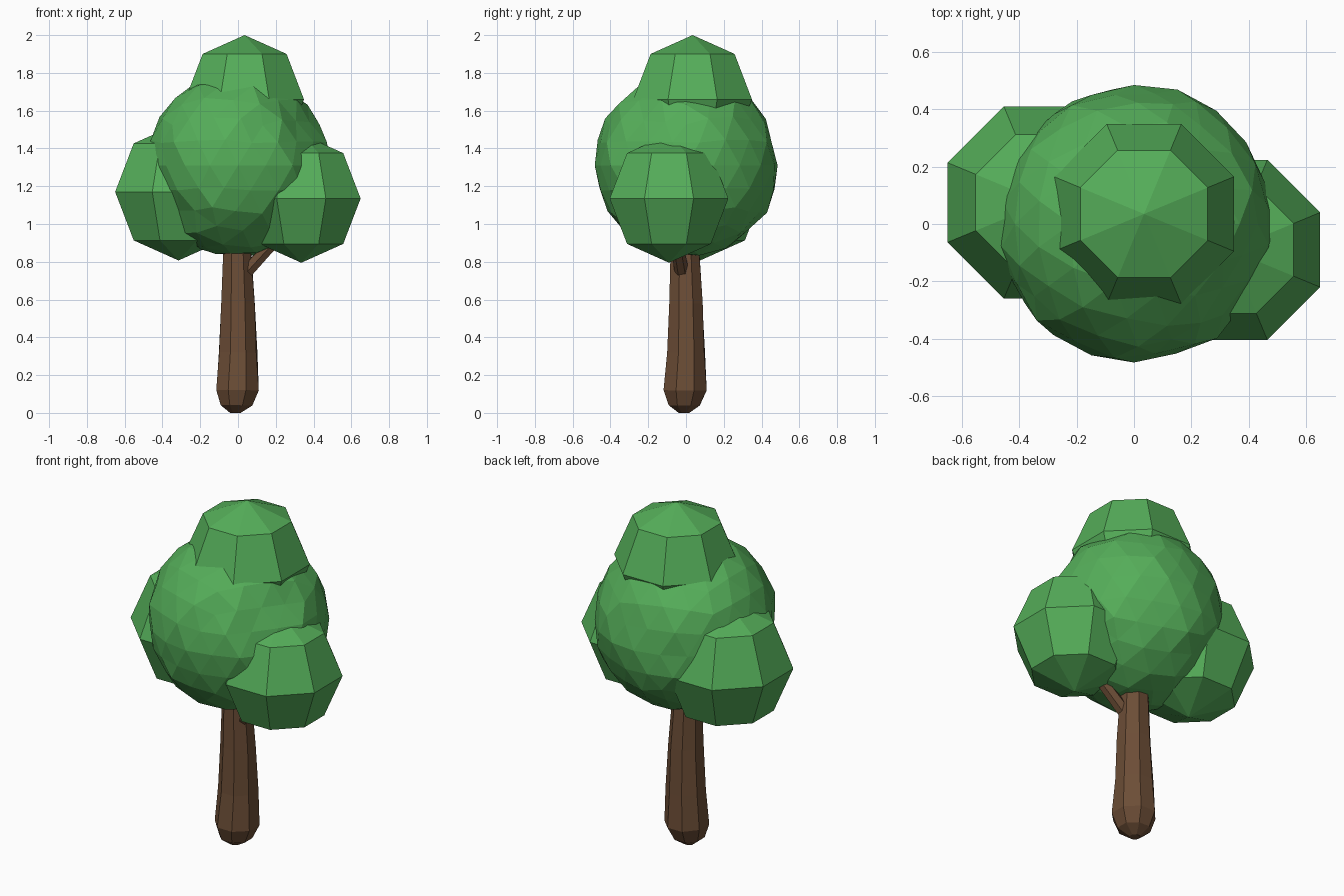
import bpy, bmesh, math, random
from mathutils import Vector

if "Cube" in bpy.data.objects:
    bpy.data.objects.remove(bpy.data.objects["Cube"])

random.seed(4)


def material(name, rgb):
    m = bpy.data.materials.new(name)
    m.diffuse_color = (*rgb, 1)
    m.use_nodes = True
    m.node_tree.nodes["Principled BSDF"].inputs["Base Color"].default_value = m.diffuse_color
    return m


GREEN = material("leaf_green", (0.09, 0.42, 0.10))
BROWN = material("bark_brown", (0.15, 0.075, 0.037))


def finish(name, bm, mat):
    bmesh.ops.recalc_face_normals(bm, faces=bm.faces)
    me = bpy.data.meshes.new(name)
    bm.to_mesh(me)
    bm.free()
    me.materials.append(mat)
    ob = bpy.data.objects.new(name, me)
    bpy.context.collection.objects.link(ob)
    return ob


def leaf_ball(name, centre, radius):
    """Eight-sided, four-ring ball with a flat side facing each axis."""
    bm = bmesh.new()
    bmesh.ops.create_uvsphere(bm, u_segments=8, v_segments=4, radius=radius)
    ob = finish(name, bm, GREEN)
    ob.location = centre
    ob.rotation_euler.z = math.radians(22.5)


def limb(name, stations, sides, jitter=0.0):
    """Loft polygon rings; each station is (centre, radius)."""
    bm = bmesh.new()
    axis = (Vector(stations[-1][0]) - Vector(stations[0][0])).normalized()
    turn = Vector((0, 0, 1)).rotation_difference(axis)
    rings = []
    for c, r in stations:
        ring = []
        for i in range(sides):
            a = math.tau * (i + 0.5) / sides
            rr = r * (1 + random.uniform(-jitter, jitter))
            p = Vector((rr * math.cos(a), rr * math.sin(a), 0))
            ring.append(bm.verts.new(Vector(c) + turn @ p))
        rings.append(ring)
    for lo, hi in zip(rings, rings[1:]):
        for i in range(sides):
            j = (i + 1) % sides
            bm.faces.new((lo[i], lo[j], hi[j], hi[i]))
    bm.faces.new(rings[0][::-1])
    bm.faces.new(rings[-1])
    finish(name, bm, BROWN)


# Trunk with a rounded foot, and the branch under the right foliage
limb("trunk", [((-0.015, -0.01, 0.0), 0.03), ((-0.01, -0.01, 0.04), 0.09),
               ((-0.005, -0.005, 0.12), 0.121), ((0, 0, 0.32), 0.108),
               ((0, 0, 0.58), 0.093), ((-0.005, -0.005, 0.86), 0.081),
               ((0, 0, 1.05), 0.07)], 8, 0.04)
limb("branch", [((0.03, -0.02, 0.73), 0.038), ((0.14, -0.04, 0.85), 0.035),
                ((0.30, -0.07, 1.02), 0.03)], 6)

# Large faceted crown, slightly uneven with a few shallow hollows
bm = bmesh.new()
bmesh.ops.create_icosphere(bm, subdivisions=3, radius=0.485)
hollows = [((0.75, -0.5, 0.45), 0.06), ((-0.8, -0.5, -0.35), 0.04),
           ((0.5, -0.6, -0.5), 0.04)]
for v in bm.verts:
    n = v.co.normalized()
    offset = random.uniform(-0.012, 0.012)
    for d, depth in hollows:
        offset -= depth * max(0, 1 - n.angle(Vector(d)) / 0.45)
    v.co += n * offset
crown = finish("crown", bm, GREEN)
crown.location = (0, 0, 1.31)

# Smaller foliage balls
leaf_ball("left_foliage", (-0.315, 0.075, 1.17), 0.363)
leaf_ball("right_foliage", (0.335, -0.09, 1.135), 0.34)
leaf_ball("top_foliage", (0.035, 0.035, 1.66), 0.34)
